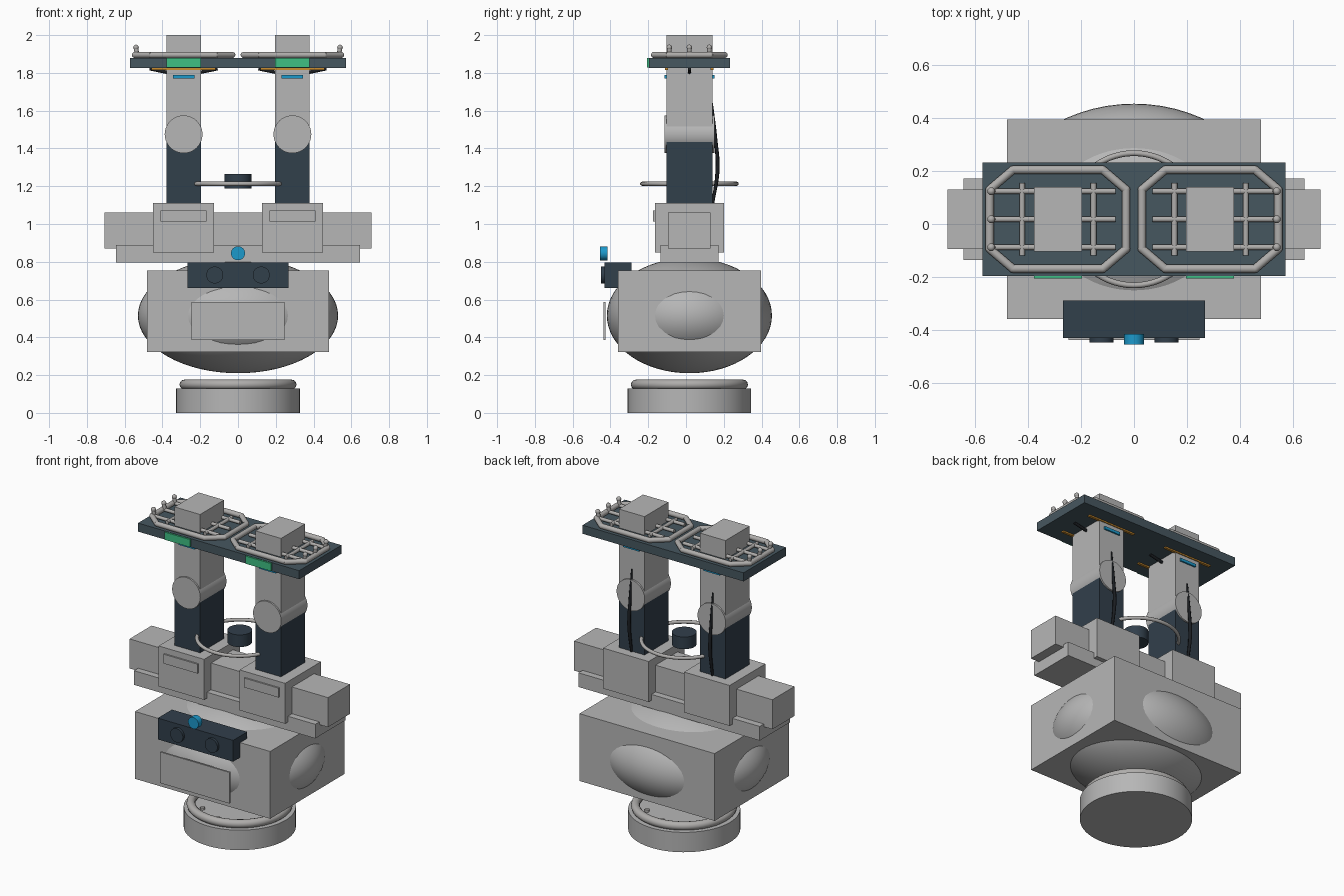
import bpy, bmesh, math
from mathutils import Vector

cube = bpy.data.objects.get("Cube")
if cube:
    bpy.data.objects.remove(cube, do_unlink=True)

CY = 0.018  # depth centre shared by the main parts


def material(name, rgb):
    m = bpy.data.materials.new(name)
    m.use_nodes = True
    m.diffuse_color = (*rgb, 1)
    m.node_tree.nodes["Principled BSDF"].inputs["Base Color"].default_value = (*rgb, 1)
    return m


GREY = material("light grey", (0.47, 0.47, 0.47))
RAIL = material("rail grey", (0.43, 0.42, 0.41))
DARK = material("dark slate", (0.031, 0.050, 0.071))
DECK = material("deck slate", (0.062, 0.096, 0.117))
GREEN = material("signal green", (0.05, 0.53, 0.23))
BLUE = material("lens blue", (0.012, 0.32, 0.60))
GOLD = material("gold", (0.60, 0.27, 0.03))
BLACK = material("cable black", (0.01, 0.012, 0.015))


def finish(name, mat, smooth=False):
    o = bpy.context.object
    o.name = name
    o.data.materials.append(mat)
    if smooth:
        bpy.ops.object.shade_smooth_by_angle(angle=math.radians(40))
    return o


def box(name, mat, x, y, z):
    """Box from (low, high) ranges along each axis."""
    lo, hi = Vector((x[0], y[0], z[0])), Vector((x[1], y[1], z[1]))
    bpy.ops.mesh.primitive_cube_add(size=1, location=(lo + hi) / 2)
    o = finish(name, mat)
    for v in o.data.vertices:
        v.co = Vector(a * b for a, b in zip(v.co, hi - lo))
    return o


def rod(name, mat, a, b, r, sides=32):
    """Cylinder between two points."""
    a, b = Vector(a), Vector(b)
    bpy.ops.mesh.primitive_cylinder_add(
        radius=r, depth=(b - a).length, vertices=sides, location=(a + b) / 2,
        rotation=(b - a).to_track_quat('Z', 'Y').to_euler())
    return finish(name, mat, True)


def ball(name, mat, c, r, seg=12):
    bpy.ops.mesh.primitive_uv_sphere_add(radius=r, segments=seg, ring_count=seg // 2, location=c)
    return finish(name, mat, True)


def ring(name, mat, c, major, minor):
    bpy.ops.mesh.primitive_torus_add(location=c, major_radius=major, minor_radius=minor,
                                     major_segments=64, minor_segments=12)
    return finish(name, mat, True)


def around(c, h):
    return (c - h, c + h)


# Base
rod("base_drum", GREY, (0, CY, 0), (0, CY, 0.128), 0.327, 64)
ring("base_ring", RAIL, (0, CY, 0.15), 0.284, 0.026)
for i in range(8):
    t = math.tau * i / 8
    p = Vector((0.22 * math.cos(t), CY + 0.22 * math.sin(t), 0.128))
    rod("base_bolt", RAIL, p, p + Vector((0, 0, 0.015)), 0.014, 12)

# Body: ellipsoid bulging through a box
body = ball("body_core", GREY, (0, CY, 0.515), 1, 64)
for v in body.data.vertices:
    v.co = (v.co.x * 0.53, v.co.y * 0.437, v.co.z * 0.305)
box("body_housing", GREY, around(0, 0.481), around(CY, 0.378), (0.322, 0.755))
box("front_panel", GREY, around(0, 0.247), (-0.438, -0.427), (0.387, 0.587))

# Sensor bar
box("sensor_bar", DARK, around(0, 0.268), (-0.432, -0.289), (0.66, 0.797))
for s in (-1, 1):
    rod("side_lens", DARK, (s * 0.123, -0.42, 0.73), (s * 0.123, -0.449, 0.73), 0.045)
rod("centre_lens", BLUE, (0, -0.416, 0.845), (0, -0.455, 0.845), 0.037)

# Shoulder beams and neck
box("neck", GREY, around(0, 0.13), around(CY, 0.105), (0.785, 0.9))
box("lower_beam", GREY, around(0, 0.645), around(CY, 0.154), (0.797, 0.888))
box("upper_beam", GREY, around(0, 0.706), around(CY, 0.112), (0.87, 1.06))

# Sensor drum and guard ring between the towers
rod("centre_drum", DARK, (0, CY, 1.187), (0, CY, 1.265), 0.072)
ring("guard_ring", RAIL, (0, CY, 1.213), 0.25, 0.011)

# Deck
box("deck", DECK, around(0, 0.573), around(CY, 0.215), (1.825, 1.88))

for s in (-1, 1):
    cx = s * 0.288
    tx, ty = around(cx, 0.091), around(CY, 0.122)

    # Tower: foot, lower arm, joint, upper arm
    box("tower_foot", GREY, around(cx, 0.162), around(CY, 0.182), (0.85, 1.11))
    box("foot_panel", GREY, around(cx, 0.122), (CY - 0.192, CY - 0.18), (1.012, 1.072))
    box("lower_arm", DARK, tx, ty, (1.1, 1.475))
    rod("joint", GREY, (cx, CY - 0.133, 1.475), (cx, CY + 0.133, 1.475), 0.1, 48)
    box("upper_arm", GREY, tx, ty, (1.475, 2.0))

    # Signal plates, light strips, and under-deck trim
    box("signal_plate", GREEN, tx, (-0.207, -0.196), (1.829, 1.878))
    for f in (-1, 1):
        y = CY + f * 0.126
        box("light_strip", BLUE, around(cx, 0.057), around(y, 0.006), (1.77, 1.788))
        box("trim_strip", GOLD, around(cx, 0.17), around(CY + f * 0.12, 0.008), (1.816, 1.826))
        rod("deck_strut", BLACK, (cx + f * 0.088, CY, 1.803), (cx + f * 0.18, CY, 1.822), 0.009, 10)

    # Cable down the back
    cu = bpy.data.curves.new("cable", 'CURVE')
    cu.dimensions = '3D'
    cu.bevel_depth, cu.bevel_resolution, cu.use_fill_caps = 0.011, 2, True
    sp = cu.splines.new('BEZIER')
    pts = [(0.137, 1.64, 0.5), (0.157, 1.45, 0.8), (0.167, 1.29, 1.0), (0.142, 1.11, 0.7)]
    sp.bezier_points.add(len(pts) - 1)
    for bp, (y, z, r) in zip(sp.bezier_points, pts):
        bp.co, bp.radius = (cx, y, z), r
        bp.handle_left_type = bp.handle_right_type = 'AUTO'
    cable = bpy.data.objects.new("cable", cu)
    bpy.context.collection.objects.link(cable)
    cu.materials.append(BLACK)

    # Octagonal rail on the deck
    hx, hy, ch, cv, z = 0.258, 0.187, 0.088, 0.075, 1.895
    quarter = [(hx, hy - cv), (hx - ch, hy)]
    loop = (quarter + [(-x, y) for x, y in reversed(quarter)]
            + [(-x, -y) for x, y in quarter] + [(x, -y) for x, y in reversed(quarter)])
    loop = [Vector((cx + x, CY + y, z)) for x, y in loop]
    for a, b in zip(loop, loop[1:] + loop[:1]):
        rod("rail_tube", RAIL, a, b, 0.016, 14)
        ball("rail_elbow", RAIL, a, 0.016)

    # Rungs and end posts
    for f in (-1, 1):
        x = cx + f * 0.135
        rod("cross_rung", RAIL, (x, CY - 0.137, z), (x, CY + 0.137, z), 0.011, 12)
    for y in (CY - 0.106, CY, CY + 0.106):
        rod("long_rung", RAIL, (s * 0.07, y, z), (s * 0.545, y, z), 0.011, 12)
        rod("end_post", RAIL, (s * 0.535, y, z), (s * 0.54, y, 1.935), 0.012, 12)
        ball("post_knob", RAIL, (s * 0.54, y, 1.935), 0.015)
